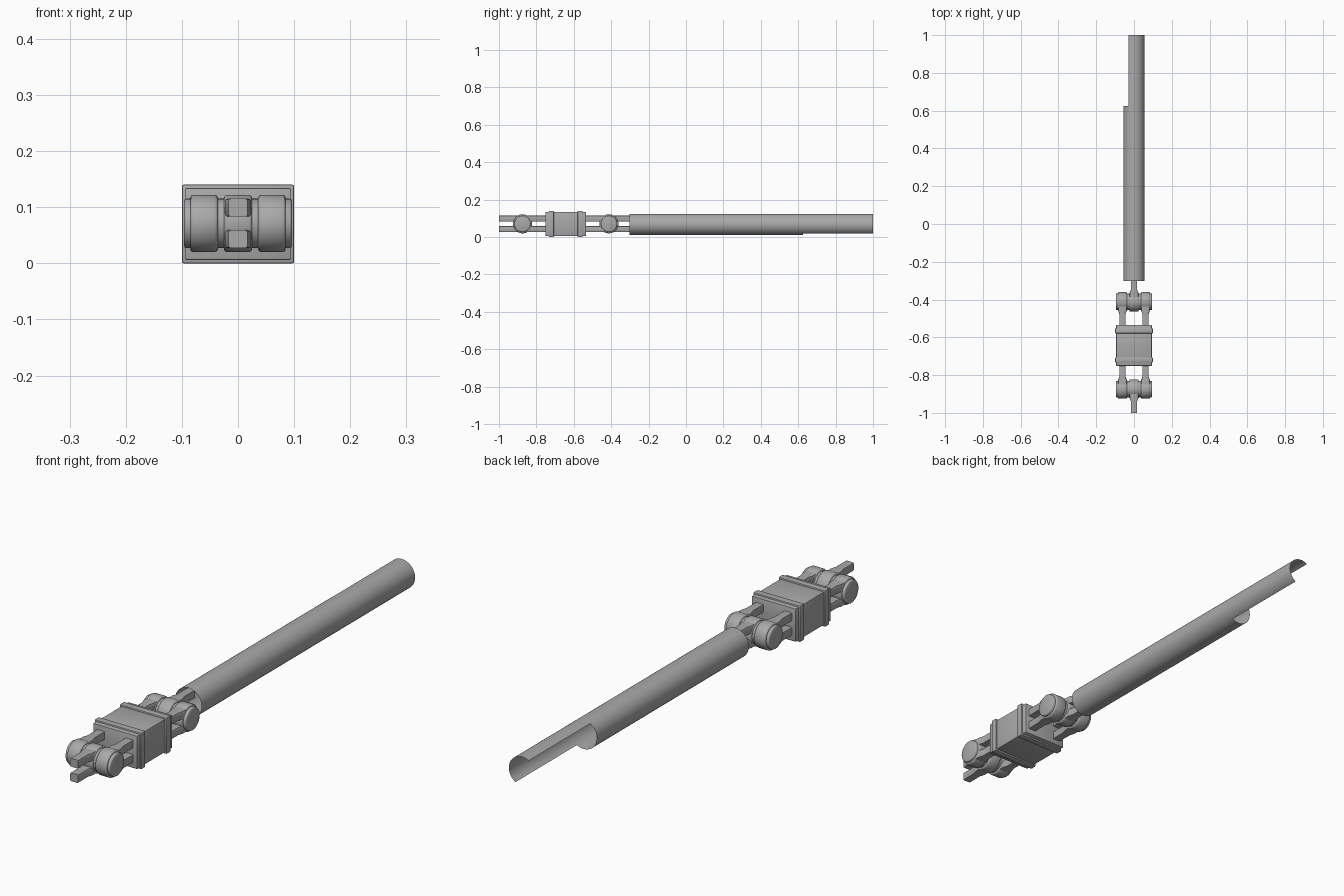
import bpy, bmesh, math
from mathutils import Vector

if "Cube" in bpy.data.objects:
    bpy.data.objects.remove(bpy.data.objects["Cube"])

steel = bpy.data.materials.new("grey_steel")
steel.diffuse_color = (0.4, 0.4, 0.4, 1)
steel.use_nodes = True
steel.node_tree.nodes["Principled BSDF"].inputs["Base Color"].default_value = steel.diffuse_color

ZC = 0.071            # height of the joint axes
MID = -0.643          # middle of the coupling along y


def finish(bm, name, angle=35):
    me = bpy.data.meshes.new(name)
    bmesh.ops.recalc_face_normals(bm, faces=bm.faces)
    bm.to_mesh(me)
    bm.free()
    ob = bpy.data.objects.new(name, me)
    bpy.context.collection.objects.link(ob)
    me.materials.append(steel)
    bpy.ops.object.select_all(action='DESELECT')
    ob.select_set(True)
    bpy.context.view_layer.objects.active = ob
    bpy.ops.object.shade_smooth_by_angle(angle=math.radians(angle))
    return ob


def box(name, x0, x1, y0, y1, z0, z1, bevel):
    bm = bmesh.new()
    bmesh.ops.create_cube(bm, size=1)
    for v in bm.verts:
        v.co = Vector(((x0 + x1) / 2 + v.co.x * (x1 - x0),
                       (y0 + y1) / 2 + v.co.y * (y1 - y0),
                       (z0 + z1) / 2 + v.co.z * (z1 - z0)))
    bmesh.ops.bevel(bm, geom=bm.edges[:], offset=bevel, segments=2,
                    profile=0.5, affect='EDGES')
    return finish(bm, name)


def drum(name, x0, x1, y, r, c):
    """Cylinder along x with rounded rims."""
    prof = [(x0, r - c), (x0 + c * .3, r - c * .3), (x0 + c, r),
            (x1 - c, r), (x1 - c * .3, r - c * .3), (x1, r - c)]
    n = 40
    bm = bmesh.new()
    rings = [[bm.verts.new((x, y + rr * math.cos(2 * math.pi * i / n),
                            ZC + rr * math.sin(2 * math.pi * i / n)))
              for i in range(n)] for x, rr in prof]
    for a, b in zip(rings, rings[1:]):
        for i in range(n):
            j = (i + 1) % n
            bm.faces.new((a[i], a[j], b[j], b[i]))
    bm.faces.new(rings[0])
    bm.faces.new(rings[-1])
    return finish(bm, name, 50)


def arm(name, x, y, d, length):
    """Upper and lower bars leaving a joint along d, flared at the knuckle."""
    for side, tag in ((1, "upper"), (-1, "lower")):
        bm = bmesh.new()
        rings = []
        for off, w in ((0.015, 0.024), (0.046, 0.023), (0.064, 0.017), (length, 0.017)):
            rings.append([bm.verts.new((x + sx * w, y + d * off, ZC + side * 0.028 + sz * 0.016))
                          for sx, sz in ((-1, -1), (1, -1), (1, 1), (-1, 1))])
        for a, b in zip(rings, rings[1:]):
            for i in range(4):
                j = (i + 1) % 4
                bm.faces.new((a[i], a[j], b[j], b[i]))
        bm.faces.new(rings[0])
        bm.faces.new(rings[-1])
        bm.normal_update()
        long_edges = [e for e in bm.edges
                      if abs(e.verts[0].co.y - e.verts[1].co.y) > 1e-4]
        bmesh.ops.bevel(bm, geom=long_edges, offset=0.004, segments=2,
                        profile=0.5, affect='EDGES')
        finish(bm, f"{name}_{tag}")


# Central block with two raised bands
box("coupling_block", -0.094, 0.094, MID - 0.108, MID + 0.108, 0.006, 0.134, 0.003)
for s, tag in ((-1, "front"), (1, "back")):
    yb = MID + s * 0.077
    box(f"{tag}_band", -0.1, 0.1, yb - 0.013, yb + 0.013, 0, 0.14, 0.003)

# Hinge joints either side of the block
for s, tag in ((-1, "front"), (1, "back")):
    y = MID + s * 0.231
    drum(f"{tag}_pin", -0.096, 0.096, y, 0.044, 0.004)
    drum(f"{tag}_centre_knuckle", -0.025, 0.025, y, 0.051, 0.005)
    arm(f"{tag}_centre_arm", 0, y, s, 0.126)
    for m, side in ((-1, "left"), (1, "right")):
        xs = sorted((m * 0.036, m * 0.085))
        drum(f"{tag}_{side}_knuckle", xs[0], xs[1], y, 0.051, 0.005)
        arm(f"{tag}_{side}_arm", m * 0.061, y, -s, 0.135)


# Thin open tube: full round in front, half round trough at the back
R, TZ, N = 0.0565, 0.068, 48
bm = bmesh.new()
start = math.radians(-60)
rows = [[bm.verts.new((R * math.cos(start + 2 * math.pi * i / N), y,
                       TZ + R * math.sin(start + 2 * math.pi * i / N)))
         for i in range(N)] for y in (-0.303, 0.625, 1.0)]
for i in range(N):
    j = (i + 1) % N
    bm.faces.new((rows[0][i], rows[0][j], rows[1][j], rows[1][i]))
    if i < N // 2:
        bm.faces.new((rows[1][i], rows[1][j], rows[2][j], rows[2][i]))
bmesh.ops.delete(bm, geom=[v for v in bm.verts if not v.link_faces], context='VERTS')
finish(bm, "tube")
